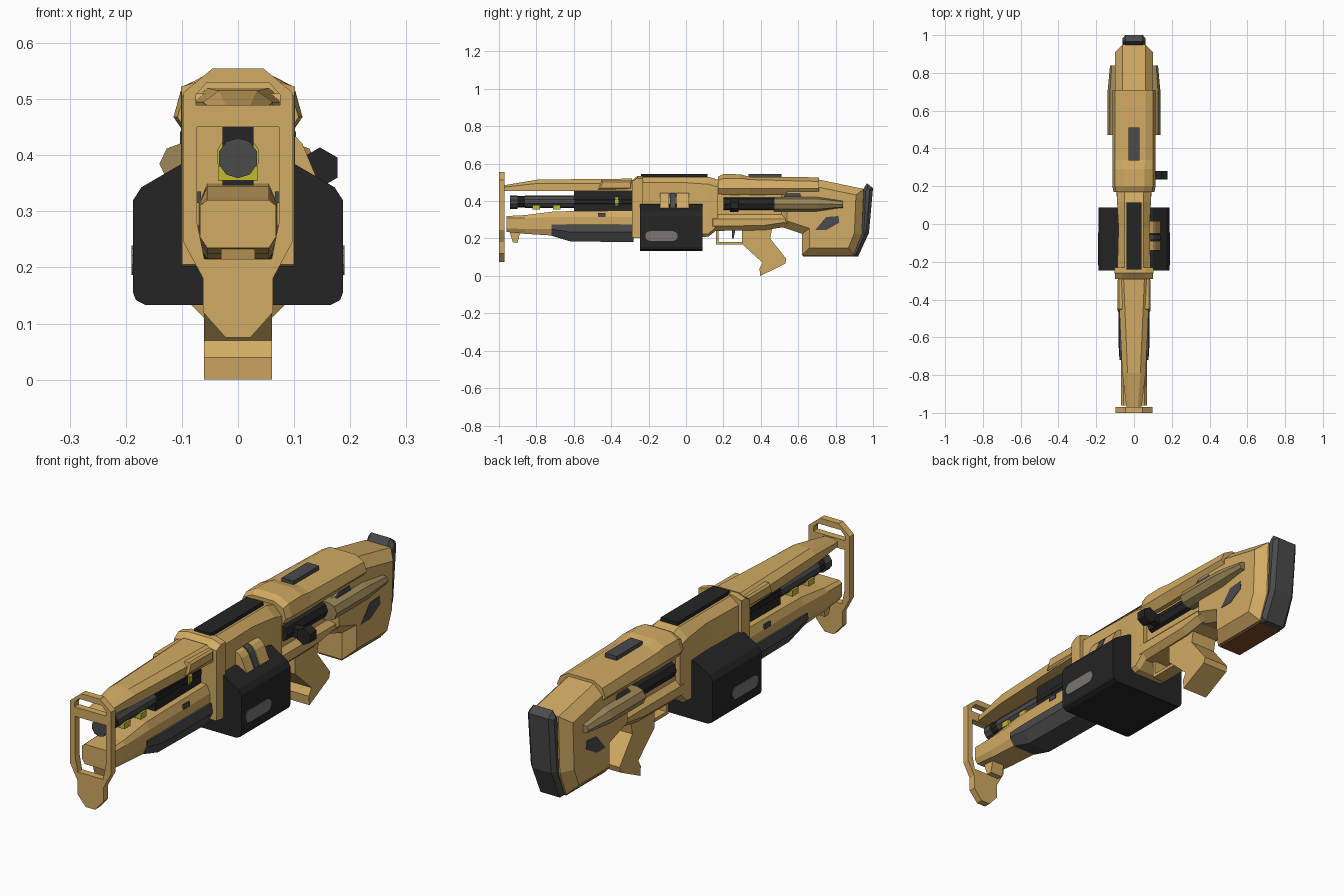
import bpy, bmesh, math
from mathutils import Matrix, Vector


def material(name, rgb):
    m = bpy.data.materials.new(name)
    m.diffuse_color = (*rgb, 1)
    return m


TAN = material("tan", (0.64, 0.405, 0.125))
BLACK = material("black", (0.018, 0.018, 0.018))
GREY = material("dark grey", (0.07, 0.07, 0.073))
OLIVE = material("olive", (0.34, 0.25, 0.10))
WINDOW = material("warm grey", (0.20, 0.175, 0.165))
YELLOW = material("yellow", (0.55, 0.50, 0.03))
BROWN = material("brown", (0.22, 0.075, 0.022))


def finish(bm, name, mat):
    bmesh.ops.recalc_face_normals(bm, faces=bm.faces)
    me = bpy.data.meshes.new(name)
    bm.to_mesh(me)
    bm.free()
    me.materials.append(mat)
    ob = bpy.data.objects.new(name, me)
    bpy.context.collection.objects.link(ob)
    return ob


def loft(name, sections, mat):
    """Skin mirrored half outlines [(x, z) top to bottom] placed along y."""
    bm = bmesh.new()
    rings = []
    for y, half in sections:
        full = half + [(-x, z) for x, z in reversed(half)]
        rings.append([bm.verts.new((x, y, z)) for x, z in full])
    n = len(rings[0])
    for a, b in zip(rings, rings[1:]):
        for i in range(n):
            j = (i + 1) % n
            bm.faces.new((a[i], a[j], b[j], b[i]))
    bm.faces.new(rings[0])
    bm.faces.new(rings[-1])
    return finish(bm, name, mat)


def slab(name, profile, x0, x1, mat, chamfer=0):
    """Extrude a (y, z) side profile from x0 to x1, chamfering the side rims."""
    bm = bmesh.new()
    a = [bm.verts.new((x0, y, z)) for y, z in profile]
    b = [bm.verts.new((x1, y, z)) for y, z in profile]
    caps = [bm.faces.new(a), bm.faces.new(b)]
    n = len(a)
    for i in range(n):
        j = (i + 1) % n
        bm.faces.new((a[i], a[j], b[j], b[i]))
    bmesh.ops.recalc_face_normals(bm, faces=bm.faces)
    if chamfer:
        rim = list({e for f in caps for e in f.edges})
        bmesh.ops.bevel(bm, geom=rim, offset=chamfer, segments=1,
                        affect='EDGES', clamp_overlap=True)
    return finish(bm, name, mat)


def box(name, x, y, z, mat):
    return slab(name, [(y[0], z[0]), (y[1], z[0]), (y[1], z[1]), (y[0], z[1])], x[0], x[1], mat)


def tube(name, y0, y1, z, r, mat, sides=10, x=0):
    bm = bmesh.new()
    m = Matrix.Translation((x, (y0 + y1) / 2, z)) @ Matrix.Rotation(math.pi / 2, 4, 'X')
    bmesh.ops.create_cone(bm, cap_ends=True, segments=sides, radius1=r, radius2=r,
                          depth=y1 - y0, matrix=m)
    return finish(bm, name, mat)


def mirrored(half):
    return half + [(-x, z) for x, z in reversed(half)]


# Muzzle guard: flat plate with a small upper slot and a large opening
bm = bmesh.new()
for half in ([(0.045, 0.555), (0.097, 0.512), (0.097, 0.245), (0.062, 0.18), (0.062, 0.12), (0.022, 0.075)],
             [(0.055, 0.53), (0.075, 0.508), (0.075, 0.49)],
             [(0.073, 0.45), (0.073, 0.28), (0.06, 0.215)]):
    vs = [bm.verts.new((x, -1.0, z)) for x, z in mirrored(half)]
    for i, v in enumerate(vs):
        bm.edges.new((v, vs[(i + 1) % len(vs)]))
bmesh.ops.triangle_fill(bm, edges=bm.edges[:], use_beauty=True)
res = bmesh.ops.extrude_face_region(bm, geom=bm.faces[:])
bmesh.ops.translate(bm, vec=Vector((0, 0.03, 0)),
                    verts=[g for g in res["geom"] if isinstance(g, bmesh.types.BMVert)])
finish(bm, "muzzle_guard", TAN)

# Barrel, gas tube and yellow markings
tube("muzzle", -0.94, -0.90, 0.395, 0.036, GREY)
tube("barrel", -0.90, -0.25, 0.397, 0.031, BLACK)
tube("barrel_sleeve", -0.86, -0.60, 0.397, 0.034, GREY)
box("gas_block", (-0.028, 0.028), (-0.60, -0.25), (0.34, 0.455), BLACK)
tube("barrel_ring", -0.38, -0.36, 0.398, 0.039, YELLOW)
for i, y in enumerate((-0.80, -0.69)):
    box(f"barrel_mark_{i}", (-0.036, 0.036), (y - 0.02, y + 0.02), (0.355, 0.38), YELLOW)

# Upper handguard with a raised pad near the receiver
loft("upper_handguard", [
    (-0.97, [(0.02, 0.485), (0.04, 0.475), (0.04, 0.455)]),
    (-0.79, [(0.034, 0.515), (0.062, 0.495), (0.062, 0.455)]),
    (-0.29, [(0.055, 0.52), (0.085, 0.495), (0.085, 0.455)])], TAN)
for s in (-1, 1):
    slab("handguard_pad", [(-0.47, 0.462), (-0.29, 0.462), (-0.29, 0.51), (-0.45, 0.51)],
         s * 0.05, s * 0.088, TAN, 0.008)

# Lower handguard, front nub and grey foregrip
loft("lower_handguard", [
    (-0.96, [(0.055, 0.32), (0.068, 0.31), (0.068, 0.255), (0.055, 0.235)]),
    (-0.86, [(0.055, 0.325), (0.069, 0.31), (0.069, 0.25), (0.055, 0.225)]),
    (-0.70, [(0.055, 0.345), (0.069, 0.315), (0.069, 0.25), (0.055, 0.215)]),
    (-0.28, [(0.055, 0.35), (0.07, 0.315), (0.07, 0.25), (0.055, 0.215)])], TAN)
slab("front_nub", [(-0.945, 0.24), (-0.885, 0.24), (-0.90, 0.178), (-0.925, 0.178)], -0.03, 0.03, TAN)
loft("foregrip", [
    (-0.72, [(0.074, 0.275), (0.077, 0.25), (0.055, 0.215)]),
    (-0.62, [(0.078, 0.275), (0.083, 0.235), (0.055, 0.185)]),
    (-0.28, [(0.078, 0.275), (0.083, 0.235), (0.055, 0.18)])], GREY)
for s in (-1, 1):
    box("handguard_pin", (s * 0.066, s * 0.073), (-0.47, -0.43), (0.315, 0.335), GREY)

# Receiver with its front frame and sloped upper cover
loft("receiver", [
    (-0.24, [(0.05, 0.53), (0.088, 0.50), (0.088, 0.22), (0.07, 0.20)]),
    (-0.02, [(0.05, 0.53), (0.082, 0.50), (0.082, 0.22), (0.07, 0.20)]),
    (0.12, [(0.05, 0.53), (0.09, 0.49), (0.09, 0.225), (0.07, 0.21)]),
    (0.17, [(0.05, 0.515), (0.09, 0.475), (0.09, 0.27), (0.07, 0.25)])], TAN)
loft("receiver_front_frame", [
    (-0.29, [(0.06, 0.51), (0.10, 0.505), (0.10, 0.205), (0.06, 0.205)]),
    (-0.26, [(0.06, 0.535), (0.102, 0.522), (0.102, 0.202), (0.06, 0.202)]),
    (-0.23, [(0.06, 0.535), (0.102, 0.522), (0.102, 0.202), (0.06, 0.202)])], TAN)
box("top_rail", (-0.04, 0.04), (-0.24, 0.115), (0.525, 0.545), BLACK)

# Wide drum magazine with a pill window on each side
mag = [(0.10, 0.385), (0.172, 0.343), (0.187, 0.32), (0.187, 0.155), (0.182, 0.142), (0.165, 0.133)]
loft("magazine", [(-0.245, mag), (0.087, mag)], BLACK)
pill = []
for cy, a0 in ((-0.07, -90), (-0.193, 90)):
    pill += [(cy + 0.026 * math.cos(math.radians(a0 + k * 36)),
              0.213 + 0.026 * math.sin(math.radians(a0 + k * 36))) for k in range(6)]
for s in (-1, 1):
    slab("magazine_window", pill, s * 0.184, s * 0.190, WINDOW)

# Ammunition feed: curved strip dropping into the right side of the magazine
for i, (y0, y1, mat) in enumerate(((-0.14, -0.09, TAN), (-0.085, -0.055, GREY), (-0.05, 0.015, TAN))):
    bm = bmesh.new()
    loop = [(0.08, 0.445), (0.10, 0.437), (0.115, 0.42), (0.14, 0.36), (0.08, 0.36)]
    f = bm.faces.new([bm.verts.new((x, y0, z)) for x, z in loop])
    r = bmesh.ops.extrude_face_region(bm, geom=[f])
    bmesh.ops.translate(bm, vec=Vector((0, y1 - y0, 0)),
                        verts=[g for g in r["geom"] if isinstance(g, bmesh.types.BMVert)])
    finish(bm, f"feed_strip_{i}", mat)

# Rear cover over an open bolt channel
loft("rear_cover", [
    (0.17, [(0.05, 0.53), (0.095, 0.51), (0.108, 0.468), (0.09, 0.44)]),
    (0.20, [(0.055, 0.545), (0.10, 0.52), (0.115, 0.468), (0.09, 0.435)]),
    (0.29, [(0.055, 0.543), (0.10, 0.522), (0.115, 0.468), (0.09, 0.432)]),
    (0.34, [(0.06, 0.53), (0.10, 0.515), (0.115, 0.468), (0.09, 0.432)]),
    (0.71, [(0.06, 0.527), (0.10, 0.505), (0.115, 0.468), (0.09, 0.44)])], TAN)
box("rear_rail", (-0.028, 0.028), (0.335, 0.51), (0.525, 0.546), GREY)
box("bolt_channel", (-0.07, 0.07), (0.15, 0.52), (0.32, 0.45), TAN)
for s in (-1, 1):
    tube("bolt", 0.20, 0.48, 0.385, 0.037, BLACK, 8, s * 0.06)
tube("charging_handle_knob", 0.235, 0.28, 0.378, 0.036, BLACK, 6, 0.146)
box("charging_handle_stem", (0.06, 0.14), (0.24, 0.275), (0.36, 0.40), BLACK)

# Lower rear body and trigger guard
slab("lower_rear_body", [(0.12, 0.33), (0.12, 0.24), (0.42, 0.245), (0.52, 0.26), (0.60, 0.25), (0.60, 0.33)],
     -0.092, 0.092, TAN, 0.025)
box("trigger_guard_bottom", (-0.03, 0.03), (0.16, 0.31), (0.168, 0.182), TAN)
box("trigger_guard_front", (-0.03, 0.03), (0.16, 0.174), (0.168, 0.25), TAN)
slab("trigger", [(0.245, 0.25), (0.265, 0.25), (0.255, 0.2), (0.245, 0.2)], -0.01, 0.01, GREY)

# Raked pistol grip with a flared foot
slab("pistol_grip", [(0.30, 0.25), (0.30, 0.17), (0.41, 0.07), (0.393, 0.04), (0.397, 0.0), (0.53, 0.065),
                     (0.537, 0.09), (0.45, 0.20), (0.46, 0.25)], -0.061, 0.061, TAN)

# Shoulder stock, base plate and butt pad
slab("stock", [(0.50, 0.50), (0.71, 0.515), (0.95, 0.465), (0.94, 0.22), (0.895, 0.11), (0.62, 0.11),
               (0.62, 0.225), (0.50, 0.265)], -0.10, 0.10, TAN, 0.04)
box("stock_base_plate", (-0.055, 0.055), (0.625, 0.89), (0.103, 0.112), BROWN)
slab("butt_pad", [(0.885, 0.103), (0.935, 0.22), (0.945, 0.46), (0.967, 0.495), (1.0, 0.47), (0.978, 0.23),
                  (0.92, 0.103)], -0.062, 0.062, GREY, 0.018)

# Olive cheek strips along both sides of the stock
loft("side_strips", [
    (0.47, [(0.10, 0.422), (0.127, 0.412), (0.14, 0.385), (0.127, 0.357), (0.10, 0.345)]),
    (0.70, [(0.10, 0.422), (0.127, 0.412), (0.14, 0.385), (0.127, 0.357), (0.10, 0.345)]),
    (0.84, [(0.09, 0.402), (0.118, 0.397), (0.127, 0.382), (0.118, 0.368), (0.09, 0.362)])], OLIVE)

# Worn patches on the stock sides
for s in (-1, 1):
    slab("lower_patch", [(0.69, 0.245), (0.75, 0.245), (0.82, 0.285), (0.815, 0.32), (0.75, 0.315)],
         s * 0.097, s * 0.102, GREY)
    slab("upper_patch", [(0.52, 0.42), (0.62, 0.42), (0.61, 0.442), (0.54, 0.442)],
         s * 0.097, s * 0.103, GREY)
